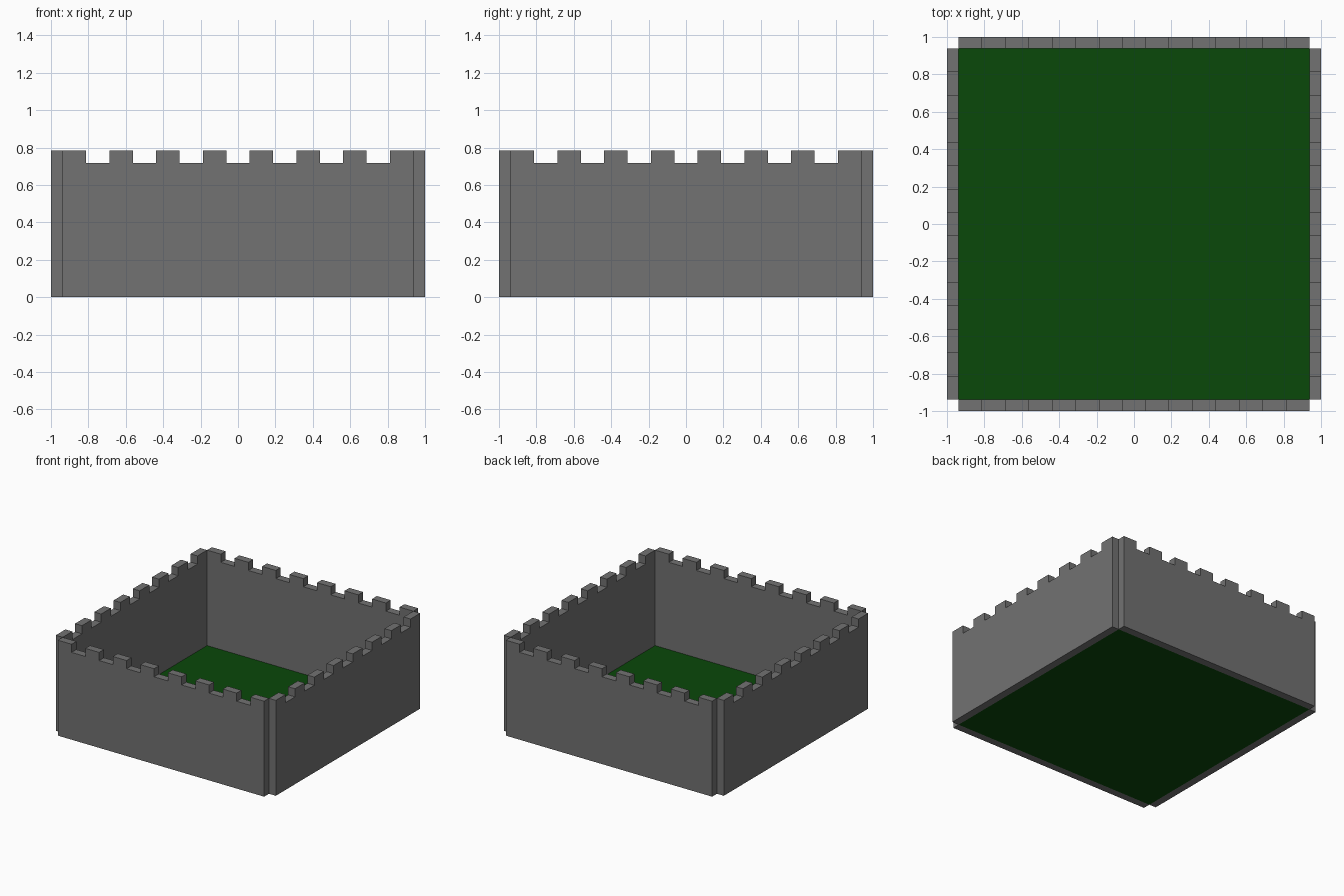
import bpy, bmesh
from math import pi
from mathutils import Matrix

if "Cube" in bpy.data.objects:
    bpy.data.objects.remove(bpy.data.objects["Cube"])

U = 0.125            # merlon / gap width
HALF = 7.5 * U       # half wall length, also inner face distance
LOW, TOP = 0.717, 0.784


def material(name, rgb):
    mat = bpy.data.materials.new(name)
    mat.diffuse_color = (*rgb, 1)
    mat.use_nodes = True
    mat.node_tree.nodes["Principled BSDF"].inputs["Base Color"].default_value = mat.diffuse_color
    return mat


stone = material("dark_stone", (0.168, 0.168, 0.168))
green = material("grass_green", (0.003, 0.065, 0.003))


def mesh_object(name, bm, mat):
    bmesh.ops.recalc_face_normals(bm, faces=bm.faces[:])
    me = bpy.data.meshes.new(name)
    bm.to_mesh(me)
    bm.free()
    me.materials.append(mat)
    ob = bpy.data.objects.new(name, me)
    bpy.context.collection.objects.link(ob)
    return ob


# Crenellated wall: stepped profile extruded through the wall thickness
def wall(name, angle):
    profile = [(HALF, 0), (-HALF, 0)]
    for i in range(15):
        z = TOP if i % 2 == 0 else LOW
        x = -HALF + i * U
        profile += [(x, z), (x + U, z)]
    bm = bmesh.new()
    face = bm.faces.new([bm.verts.new((x, -1, z)) for x, z in profile])
    ext = bmesh.ops.extrude_face_region(bm, geom=[face], use_keep_orig=True)
    moved = [v for v in ext["geom"] if isinstance(v, bmesh.types.BMVert)]
    bmesh.ops.translate(bm, verts=moved, vec=(0, 1 - HALF, 0))
    # Weld the shared corner points between neighbouring merlons and gaps
    bmesh.ops.remove_doubles(bm, verts=bm.verts[:], dist=1e-5)
    bm.transform(Matrix.Rotation(angle, 4, 'Z'))
    return mesh_object(name, bm, stone)


for k, side in enumerate(("front", "right", "back", "left")):
    wall(side + "_wall", k * pi / 2)

# Grass floor: thin sheet between the walls
bm = bmesh.new()
bmesh.ops.create_grid(bm, x_segments=1, y_segments=1, size=HALF)
mesh_object("grass_floor", bm, green)
